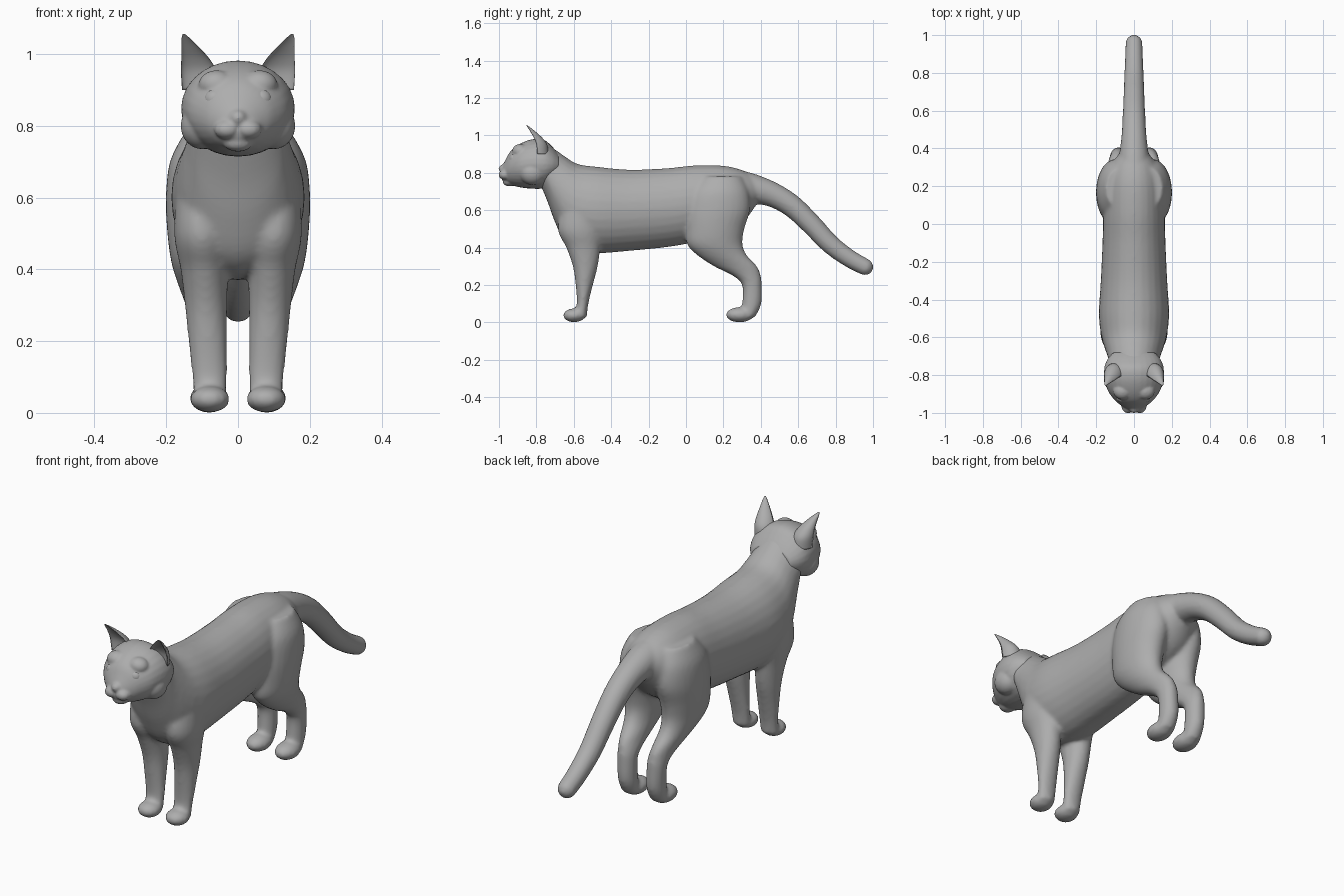
import bpy, bmesh, math
from mathutils import Vector, Matrix

if "Cube" in bpy.data.objects:
    bpy.data.objects.remove(bpy.data.objects["Cube"])

fur = bpy.data.materials.new("grey")
fur.diffuse_color = (0.42, 0.42, 0.42, 1)
fur.use_nodes = True
fur.node_tree.nodes["Principled BSDF"].inputs["Base Color"].default_value = fur.diffuse_color


def spline(rows, steps=5):
    """Smoothly interpolate rows of numbers (Catmull-Rom)."""
    out = []
    for i in range(len(rows) - 1):
        p = [rows[max(0, min(len(rows) - 1, i + k))] for k in (-1, 0, 1, 2)]
        for s in range(steps):
            t = s / steps
            out.append([0.5 * (2 * b + (c - a) * t + (2 * a - 5 * b + 4 * c - d) * t * t
                               + (3 * b - a - 3 * c + d) * t ** 3) for a, b, c, d in zip(*p)])
    return out + [list(rows[-1])]


def skin(bm, rings, n=28, front=-1.0):
    """Closed tube through rings of (centre, u, v); front scales the -v half."""
    loops = []
    for c, u, v in rings:
        loop = []
        for k in range(n):
            a = 2 * math.pi * k / n
            s = math.sin(a)
            loop.append(bm.verts.new(c + u * math.cos(a) + v * (s if s >= 0 else -s * front)))
        loops.append(loop)
    faces = [bm.faces.new((a[k], a[(k + 1) % n], b[(k + 1) % n], b[k]))
             for a, b in zip(loops, loops[1:]) for k in range(n)]
    faces += [bm.faces.new(loops[0][::-1]), bm.faces.new(loops[-1])]
    bmesh.ops.recalc_face_normals(bm, faces=faces)


def along_y(bm, rows):
    """Rows: y, bottom z, top z, half width."""
    skin(bm, [(Vector((0, y, (a + b) / 2)), Vector((w, 0, 0)), Vector((0, 0, (b - a) / 2)))
              for y, a, b, w in spline(rows)])


def along_z(bm, rows, side):
    """Rows: z, front y, back y, centre x, half width."""
    skin(bm, [(Vector((side * x, (a + b) / 2, z)), Vector((w, 0, 0)), Vector((0, (b - a) / 2, 0)))
              for z, a, b, x, w in spline(rows)])


def ball(bm, centre, size):
    bmesh.ops.create_uvsphere(bm, u_segments=24, v_segments=16, radius=1,
                              matrix=Matrix.Translation(centre) @ Matrix.Diagonal((*size, 1)))


def finish(bm, name, voxel=0, smooth=0):
    me = bpy.data.meshes.new(name)
    bm.to_mesh(me)
    bm.free()
    me.materials.append(fur)
    for p in me.polygons:
        p.use_smooth = True
    ob = bpy.data.objects.new(name, me)
    bpy.context.collection.objects.link(ob)
    if voxel:
        m = ob.modifiers.new("fuse", 'REMESH')
        m.mode, m.voxel_size, m.use_smooth_shade = 'VOXEL', voxel, True
        m = ob.modifiers.new("soften", 'SMOOTH')
        m.factor, m.iterations = 0.5, smooth
    return ob


# Torso and neck
bm = bmesh.new()
along_y(bm, [(-.78, .74, .965, .115), (-.74, .645, .95, .13), (-.70, .535, .925, .14),
             (-.65, .435, .89, .158), (-.58, .385, .848, .176), (-.47, .37, .832, .186),
             (-.3, .383, .817, .176), (-.1, .403, .825, .167), (.05, .43, .84, .163),
             (.2, .47, .838, .155), (.3, .53, .815, .13), (.37, .62, .78, .08)])

# Tail
path = spline([(.26, .735, .085), (.36, .715, .078), (.47, .68, .066), (.57, .62, .06),
               (.67, .525, .056), (.77, .42, .052), (.87, .345, .048), (.955, .298, .045)])
rings = []
for i, (y, z, r) in enumerate(path):
    a, b = path[max(i - 1, 0)], path[min(i + 1, len(path) - 1)]
    t = Vector((0, b[0] - a[0], b[1] - a[1])).normalized()
    rings.append((Vector((0, y, z)), Vector((r, 0, 0)), Vector((0, -t.z, t.y)) * r))
skin(bm, rings)
ball(bm, (0, .957, .297), (.045, .045, .045))

# Legs and paws
for s in (-1, 1):
    along_z(bm, [(.66, -.66, -.46, .1, .07), (.5, -.685, -.45, .1, .078),
                 (.4, -.64, -.458, .094, .066), (.3, -.605, -.472, .089, .059),
                 (.2, -.59, -.498, .084, .054), (.1, -.584, -.522, .079, .049),
                 (.03, -.6, -.53, .078, .046)], s)
    ball(bm, (s * .078, -.598, .038), (.056, .06, .037))
    along_z(bm, [(.78, .08, .3, .075, .075), (.7, .02, .335, .093, .097),
                 (.6, -.003, .342, .1, .101), (.5, -.003, .312, .103, .094),
                 (.42, .005, .302, .103, .083), (.36, .06, .325, .1, .068),
                 (.3, .15, .38, .092, .054), (.25, .25, .4, .085, .048),
                 (.2, .3, .405, .083, .045), (.1, .3, .403, .08, .044),
                 (.03, .29, .37, .08, .042)], s)
    ball(bm, (s * .08, .287, .041), (.055, .074, .041))
finish(bm, "body", .01, 7)

# Head with brow, muzzle pads, nose and chin
bm = bmesh.new()
along_y(bm, [(-.985, .765, .83, .03), (-.965, .75, .87, .062), (-.935, .735, .92, .1),
             (-.885, .722, .957, .137), (-.82, .715, .98, .156), (-.76, .718, .977, .157),
             (-.715, .75, .94, .14), (-.68, .78, .9, .11)])
ball(bm, (0, -.972, .822), (.026, .03, .024))
ball(bm, (0, -.945, .752), (.04, .035, .024))
for s in (-1, 1):
    ball(bm, (s * .03, -.966, .79), (.037, .036, .028))
    ball(bm, (s * .1, -.82, .8), (.06, .07, .065))
    ball(bm, (s * .06, -.885, .915), (.05, .045, .04))
finish(bm, "head", .006, 6)

# Ears, hollow at the front
bm = bmesh.new()
for s in (-1, 1):
    rows = [(.9, .103, -.795, .053, .06), (.95, .109, -.80, .05, .058),
            (.985, .118, -.812, .04, .046), (1.02, .133, -.832, .024, .028),
            (1.045, .146, -.848, .011, .012), (1.056, .151, -.855, .003, .003)]
    skin(bm, [(Vector((s * x, y, z)), Vector((w, 0, 0)), Vector((0, d, 0)))
              for z, x, y, w, d in spline(rows)], front=.35)
finish(bm, "ears")

# Eyes
bm = bmesh.new()
for s in (-1, 1):
    ball(bm, (s * .063, -.919, .874), (.031, .026, .029))
finish(bm, "eyes")
